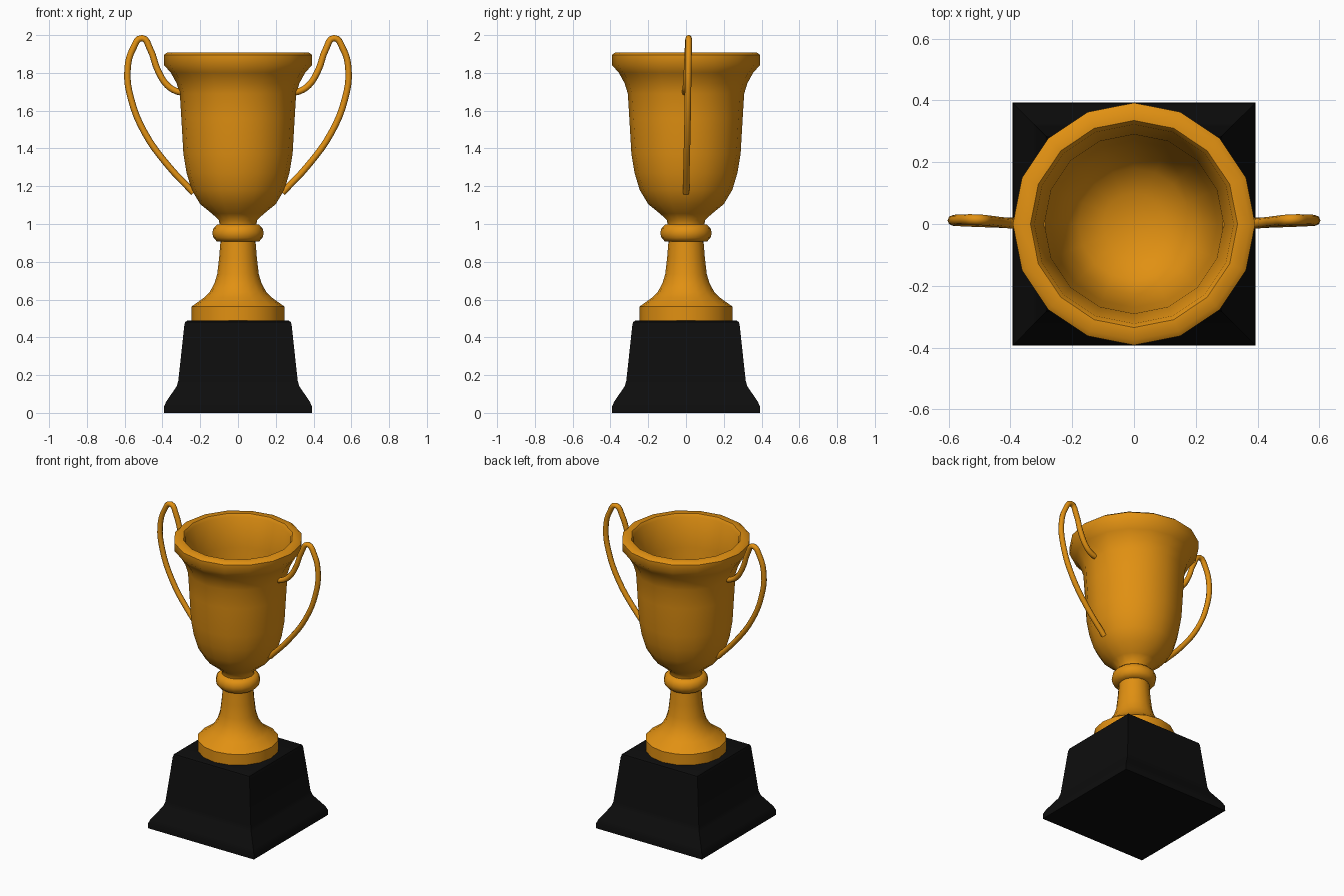
import bpy, bmesh, math

if "Cube" in bpy.data.objects:
    bpy.data.objects.remove(bpy.data.objects["Cube"])


def material(name, rgb):
    m = bpy.data.materials.new(name)
    m.diffuse_color = (*rgb, 1.0)
    m.use_nodes = True
    m.node_tree.nodes["Principled BSDF"].inputs["Base Color"].default_value = m.diffuse_color
    return m


gold = material("gold", (0.75, 0.28, 0.006))
black = material("black", (0.004, 0.004, 0.004))


def smooth(ob, degrees):
    bpy.ops.object.select_all(action='DESELECT')
    ob.select_set(True)
    bpy.context.view_layer.objects.active = ob
    bpy.ops.object.shade_smooth_by_angle(angle=math.radians(degrees))


def lathe(name, profile, sides, mat, start=0.0, degrees=40):
    """Revolve (radius, z) points about z; ends are closed."""
    bm = bmesh.new()
    rings = []
    for r, z in profile:
        if r == 0:
            rings.append([bm.verts.new((0, 0, z))] * sides)
        else:
            angles = [start + 2 * math.pi * i / sides for i in range(sides)]
            rings.append([bm.verts.new((r * math.cos(a), r * math.sin(a), z)) for a in angles])
    for low, high in zip(rings, rings[1:]):
        for i in range(sides):
            j = (i + 1) % sides
            corners = list(dict.fromkeys((low[i], low[j], high[j], high[i])))
            bm.faces.new(corners)
    for ring in (rings[0], rings[-1]):
        if ring[0] is not ring[1]:
            bm.faces.new(ring)
    bmesh.ops.recalc_face_normals(bm, faces=bm.faces)
    me = bpy.data.meshes.new(name)
    bm.to_mesh(me)
    bm.free()
    me.materials.append(mat)
    ob = bpy.data.objects.new(name, me)
    bpy.context.collection.objects.link(ob)
    smooth(ob, degrees)
    return ob


# Square plinth: four-sided lathe turned 45 degrees, half widths to corner radii
plinth = [(0.393, 0), (0.391, 0.035), (0.38, 0.06), (0.325, 0.14), (0.316, 0.17),
          (0.284, 0.465), (0.279, 0.482), (0.265, 0.49)]
lathe("plinth", [(w * math.sqrt(2), z) for w, z in plinth], 4, black, math.pi / 4, 30)

# Foot and stem
lathe("stem", [(0.247, 0.485), (0.247, 0.562), (0.18, 0.61), (0.15, 0.64), (0.125, 0.685),
               (0.11, 0.735), (0.1, 0.82), (0.092, 0.92)], 16, gold)

# Rounded collar between stem and bowl
lathe("collar", [(0.08, 0.905), (0.112, 0.908), (0.13, 0.927), (0.136, 0.952),
                 (0.13, 0.978), (0.112, 0.996), (0.08, 1.0)], 16, gold, degrees=60)

# Hollow bowl: outside, rim, inside
lathe("bowl", [(0.098, 0.99), (0.1, 1.02), (0.138, 1.055), (0.2, 1.105), (0.245, 1.18),
               (0.272, 1.27), (0.289, 1.37), (0.3, 1.56), (0.308, 1.69), (0.325, 1.745),
               (0.355, 1.80), (0.392, 1.842), (0.392, 1.895), (0.375, 1.908), (0.335, 1.908),
               (0.322, 1.89), (0.29, 1.70), (0.27, 1.38), (0.228, 1.19), (0.18, 1.125),
               (0.1, 1.08), (0, 1.07)], 16, gold, degrees=50)

# Looping handles, mirrored left and right
path = [(0.29, -0.005, 1.695), (0.33, -0.004, 1.705), (0.375, 0, 1.735), (0.425, 0.005, 1.815),
        (0.465, 0.01, 1.925), (0.508, 0.014, 1.984), (0.555, 0.014, 1.93), (0.585, 0.012, 1.815),
        (0.567, 0.01, 1.665), (0.495, 0.007, 1.485), (0.375, 0.003, 1.315), (0.235, 0, 1.165)]
for side, sx in (("left", -1), ("right", 1)):
    cu = bpy.data.curves.new(side + "_handle", 'CURVE')
    cu.dimensions = '3D'
    cu.bevel_depth = 0.017
    cu.bevel_resolution = 2
    cu.resolution_u = 4
    cu.use_fill_caps = True
    sp = cu.splines.new('BEZIER')
    sp.bezier_points.add(len(path) - 1)
    for bp, (x, y, z) in zip(sp.bezier_points, path):
        bp.co = (sx * x, y, z)
        bp.handle_left_type = bp.handle_right_type = 'AUTO'
    cu.materials.append(gold)
    ob = bpy.data.objects.new(side + "_handle", cu)
    bpy.context.collection.objects.link(ob)
    bpy.ops.object.select_all(action='DESELECT')
    ob.select_set(True)
    bpy.context.view_layer.objects.active = ob
    bpy.ops.object.convert(target='MESH')
    smooth(bpy.context.view_layer.objects.active, 60)
